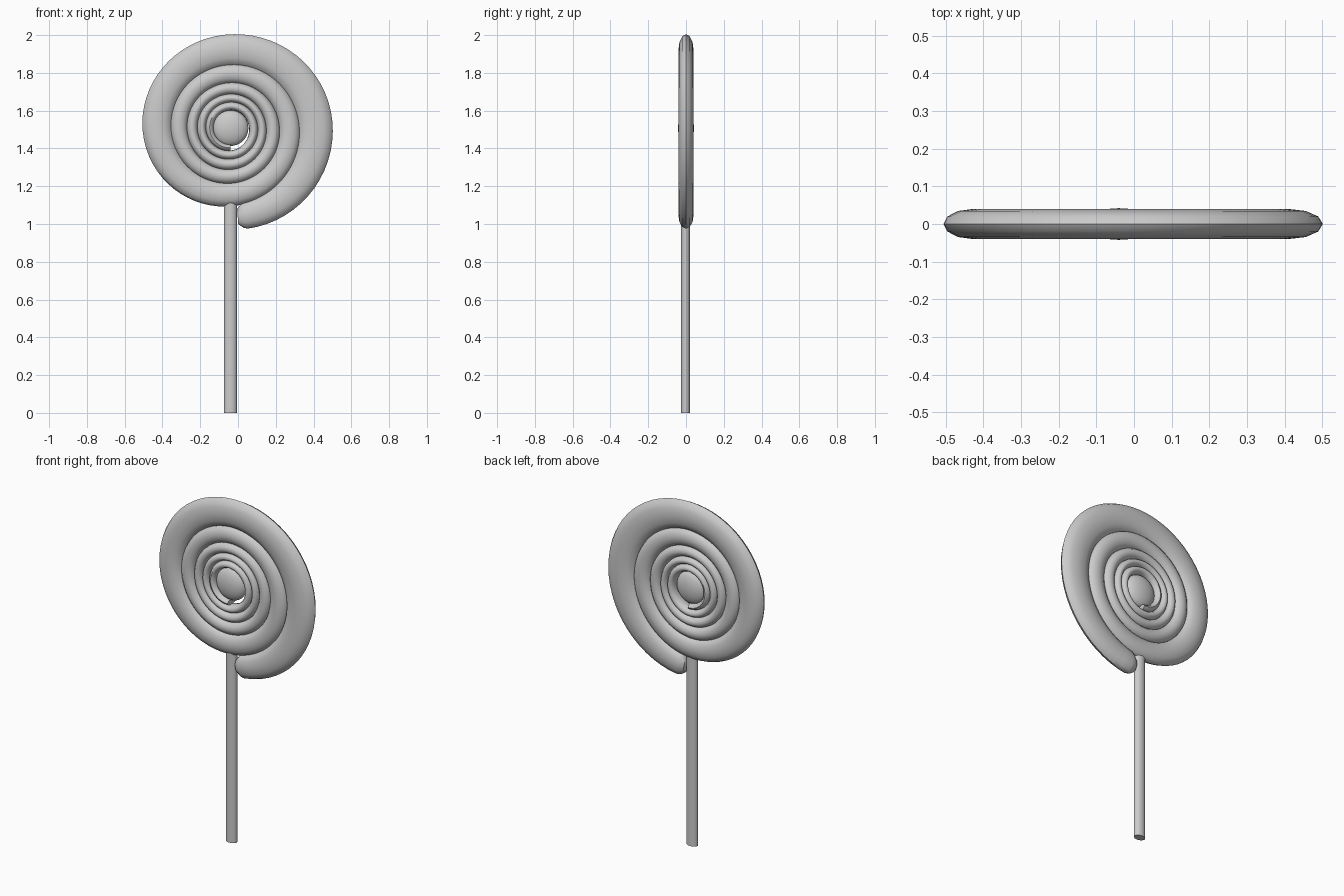
import bpy, bmesh
from math import sin, cos, pi

if "Cube" in bpy.data.objects:
    bpy.data.objects.remove(bpy.data.objects["Cube"])

CX, CZ = -0.04, 1.508          # centre of the swirl

# outer radius of the swirl every quarter turn, from the outer end inwards
RADII = [.532, .535, .49, .46, .41, .365, .335, .315, .293, .26, .24, .23,
         .22, .19, .18, .175, .165, .145, .137, .13, .12, .1, .095, .09, .088]


def radius(t):
    """Smooth (Catmull-Rom) lookup of the outer radius after t turns."""
    i, f = divmod(t * 4, 1)
    i = int(i)
    n = len(RADII)
    p0 = RADII[i - 1] if i else 0.47
    p1, p2, p3 = (RADII[min(i + k, n - 1)] for k in range(3))
    return 0.5 * (2 * p1 + (p2 - p0) * f + (2 * p0 - 5 * p1 + 4 * p2 - p3) * f * f
                  + (3 * p1 - p0 - 3 * p2 + p3) * f ** 3)


def finish(name, bm, angle):
    bmesh.ops.recalc_face_normals(bm, faces=bm.faces)
    me = bpy.data.meshes.new(name)
    bm.to_mesh(me)
    bm.free()
    ob = bpy.data.objects.new(name, me)
    bpy.context.collection.objects.link(ob)
    bpy.context.view_layer.objects.active = ob
    ob.select_set(True)
    bpy.ops.object.shade_smooth_by_angle(angle=angle)
    ob.select_set(False)
    return ob


# candy swirl: elliptical tube wound inwards, thinner in width every turn
bm = bmesh.new()
SEG, STEPS, TURNS = 12, 320, 5.0
START = 0.013
samples = [(START, 0.6), (START + 0.008, 0.9)]
samples += [(START + 0.014 + (TURNS - START - 0.014) * k / STEPS, 1) for k in range(STEPS + 1)]
rings = []
for t, s in samples:
    a = 2 * pi * t - pi / 2
    outer, inner = radius(t), radius(t + 1)
    half = (outer - inner) / 2 * 1.08
    mid = (outer + inner) / 2
    ring = []
    for j in range(SEG):
        b = 2 * pi * j / SEG
        r = mid + half * s * cos(b)
        ring.append(bm.verts.new((CX + r * cos(a), 0.04 * s * sin(b), CZ + r * sin(a))))
    rings.append(ring)
for r0, r1 in zip(rings, rings[1:]):
    for j in range(SEG):
        k = (j + 1) % SEG
        bm.faces.new((r0[j], r0[k], r1[k], r1[j]))
bm.faces.new(rings[0])
bm.faces.new(rings[-1])
finish("candy_swirl", bm, 0.9)

# flattened button in the middle
bm = bmesh.new()
bmesh.ops.create_uvsphere(bm, u_segments=32, v_segments=16, radius=1)
bmesh.ops.scale(bm, vec=(0.095, 0.042, 0.095), verts=bm.verts)
bmesh.ops.translate(bm, vec=(CX, 0, CZ), verts=bm.verts)
finish("candy_center", bm, 0.9)

# slightly oval stick
bm = bmesh.new()
bmesh.ops.create_cone(bm, cap_ends=True, segments=24, radius1=1, radius2=1, depth=1.18)
bmesh.ops.scale(bm, vec=(0.034, 0.024, 1), verts=bm.verts)
bmesh.ops.translate(bm, vec=(CX, -0.002, 0.59), verts=bm.verts)
finish("stick", bm, 0.6)
